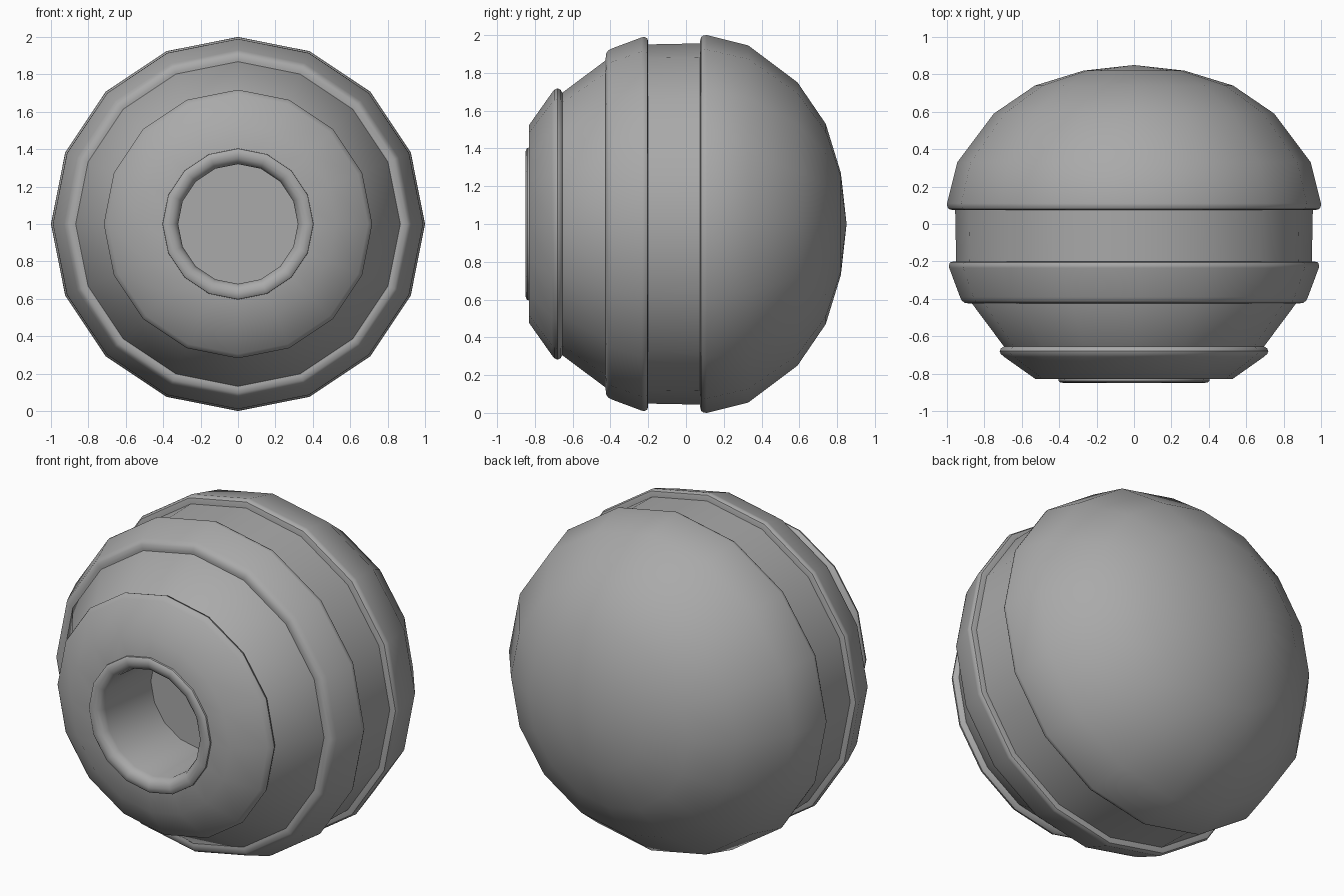
import bpy, bmesh, math

SIDES = 16

cube = bpy.data.objects.get("Cube")
if cube:
    bpy.data.objects.remove(cube, do_unlink=True)

grey = bpy.data.materials.new("mid grey")
grey.use_nodes = True
colour = (0.4, 0.4, 0.4, 1)
grey.diffuse_color = colour
grey.node_tree.nodes["Principled BSDF"].inputs["Base Color"].default_value = colour


def lathe(name, profile):
    """Spin (y, radius) points around the front-to-back axis."""
    bm = bmesh.new()
    rings = []
    for y, r in profile:
        if r == 0:
            rings.append([bm.verts.new((0, y, 1))] * SIDES)
            continue
        ring = []
        for i in range(SIDES):
            a = math.tau * i / SIDES
            ring.append(bm.verts.new((r * math.sin(a), y, 1 + r * math.cos(a))))
        rings.append(ring)
    for a, b in zip(rings, rings[1:]):
        for i in range(SIDES):
            j = (i + 1) % SIDES
            corners = list(dict.fromkeys((a[i], a[j], b[j], b[i])))
            bm.faces.new(corners)
    bmesh.ops.recalc_face_normals(bm, faces=bm.faces)
    mesh = bpy.data.meshes.new(name)
    bm.to_mesh(mesh)
    bm.free()
    mesh.materials.append(grey)
    obj = bpy.data.objects.new(name, mesh)
    bpy.context.collection.objects.link(obj)
    bpy.ops.object.select_all(action="DESELECT")
    obj.select_set(True)
    bpy.context.view_layer.objects.active = obj
    bpy.ops.object.shade_smooth_by_angle(angle=math.radians(38))
    return obj


# Front housing with its rounded lip, the bore, and the narrow waist behind
lathe("front_housing", [
    (-0.37, 0), (-0.37, 0.33), (-0.83, 0.33), (-0.83, 0.525),
    (-0.71, 0.695), (-0.695, 0.712), (-0.68, 0.718), (-0.665, 0.712),
    (-0.655, 0.695), (-0.40, 0.885), (-0.30, 0.885), (-0.30, 0),
])

# Rounded rim around the bore
lathe("bore_rim", [
    (-0.37, 0.32), (-0.80, 0.32), (-0.83, 0.33), (-0.845, 0.35),
    (-0.85, 0.37), (-0.848, 0.392), (-0.84, 0.403), (-0.82, 0.405),
])

# Flared collar with rounded edges
lathe("front_collar", [
    (-0.42, 0.85), (-0.425, 0.88), (-0.422, 0.905), (-0.41, 0.92),
    (-0.39, 0.93), (-0.235, 0.988), (-0.22, 0.99), (-0.205, 0.983),
    (-0.20, 0.965), (-0.20, 0.88),
])

# Recessed band between the collar and the rear shell
lathe("middle_band", [(-0.24, 0.95), (0.12, 0.957)])

# Domed rear shell with a rounded front edge
lathe("rear_shell", [
    (0.075, 0.88), (0.075, 0.97), (0.08, 0.99), (0.093, 0.998), (0.11, 1.0),
    (0.33, 0.945), (0.59, 0.75), (0.74, 0.53), (0.82, 0.27), (0.85, 0),
])
